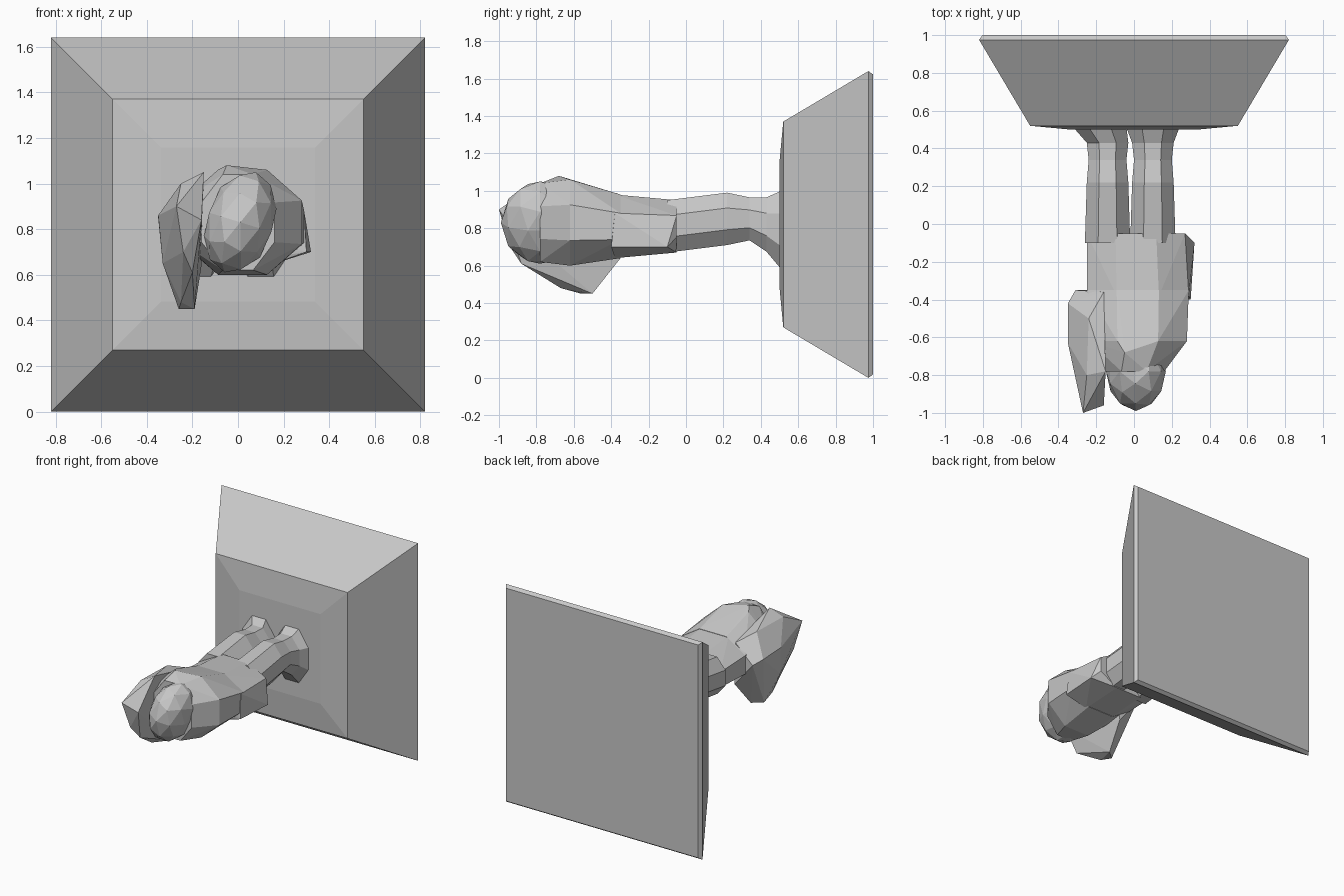
import bpy
import bmesh
import math
from mathutils import Matrix, Vector

default_cube = bpy.data.objects.get("Cube")
if default_cube:
    bpy.data.objects.remove(default_cube, do_unlink=True)

stone = bpy.data.materials.new("grey_stone")
stone.use_nodes = True
colour = (0.58, 0.58, 0.58, 1)
stone.diffuse_color = colour
stone.node_tree.nodes["Principled BSDF"].inputs["Base Color"].default_value = colour


def finish(name, bm):
    """Turn a bmesh into a flat shaded stone object."""
    bmesh.ops.recalc_face_normals(bm, faces=bm.faces[:])
    mesh = bpy.data.meshes.new(name)
    bm.to_mesh(mesh)
    bm.free()
    mesh.materials.append(stone)
    part = bpy.data.objects.new(name, mesh)
    bpy.context.scene.collection.objects.link(part)


def octagon(y, x, z, width, height):
    """Return an eight sided cross-section that stands across the y axis."""
    reach = 1 / math.cos(math.pi / 8)
    angles = [math.tau * (step + 0.5) / 8 for step in range(8)]
    return [
        Vector((x + width / 2 * reach * math.cos(angle), y,
                z + height / 2 * reach * math.sin(angle)))
        for angle in angles
    ]


def loft(name, sections):
    """Join neighbouring cross-sections into a closed tube."""
    bm = bmesh.new()
    loops = [[bm.verts.new(point) for point in section] for section in sections]
    for near, far in zip(loops, loops[1:]):
        for step in range(len(near)):
            bm.faces.new((near[step - 1], near[step], far[step], far[step - 1]))
    bm.faces.new(loops[0])
    bm.faces.new(loops[-1])
    finish(name, bm)


def faceted_hull(name, points):
    """Wrap corner points in a chiselled convex block."""
    bm = bmesh.new()
    corners = [bm.verts.new(point) for point in points]
    result = bmesh.ops.convex_hull(bm, input=corners)
    unused = [item for item in result["geom_interior"] if isinstance(item, bmesh.types.BMVert)]
    bmesh.ops.delete(bm, geom=unused, context="VERTS")
    finish(name, bm)


def plinth(front, back, centre_height):
    """Build a flared square block with a bevelled back and a raised front."""
    bm = bmesh.new()
    placement = (
        Matrix.Translation((0, (front + back) / 2, centre_height))
        @ Matrix.Rotation(-math.pi / 2, 4, "X")
        @ Matrix.Rotation(math.pi / 4, 4, "Z")
    )
    bmesh.ops.create_cone(
        bm, cap_ends=True, segments=4, depth=back - front, matrix=placement,
        radius1=0.55 * math.sqrt(2), radius2=centre_height * math.sqrt(2),
    )
    bm.normal_update()
    by_direction = sorted(bm.faces, key=lambda face: face.normal.y)
    front_face, back_face = by_direction[0], by_direction[-1]
    bmesh.ops.inset_region(bm, faces=[back_face], thickness=0.025, depth=1 - back)
    bmesh.ops.inset_region(bm, faces=[front_face], thickness=0.3, depth=0.02)
    finish("plinth", bm)


plinth(front=0.52, back=0.975, centre_height=0.82)

# Two legs with flared feet
for name, centre, splay in (("right_leg", -0.14, -0.04), ("left_leg", 0.1, 0)):
    loft(name, [
        octagon(y=0.51, x=centre + splay, z=0.79, width=0.28, height=0.42),
        octagon(y=0.43, x=centre, z=0.82, width=0.22, height=0.29),
        octagon(y=0.34, x=centre, z=0.85, width=0.2, height=0.23),
        octagon(y=0.22, x=centre, z=0.85, width=0.22, height=0.28),
        octagon(y=-0.1, x=centre, z=0.81, width=0.24, height=0.28),
    ])

# Tunic around the hips, with a low fold on one side
tunic_corners = [
    *octagon(y=-0.05, x=0.01, z=0.81, width=0.52, height=0.28),
    *octagon(y=-0.38, x=0.02, z=0.81, width=0.54, height=0.34),
]
tunic_fold = [(0.32, -0.1, 0.7), (0.3, -0.4, 0.7)]
faceted_hull("tunic", tunic_corners + tunic_fold)

# Chest, swelling to the shoulders and closing at the neck
chest_corners = [
    *octagon(y=-0.35, x=0.02, z=0.81, width=0.54, height=0.34),
    *octagon(y=-0.62, x=0.02, z=0.83, width=0.52, height=0.46),
    *octagon(y=-0.78, x=0, z=0.83, width=0.32, height=0.42),
]
shoulder_peak = [(-0.05, -0.68, 1.08)]
faceted_hull("chest", chest_corners + shoulder_peak)

# Head as a faceted egg that leans to one side
head = bmesh.new()
bmesh.ops.create_icosphere(
    head, subdivisions=2, radius=1,
    matrix=Matrix.Translation((0.01, -0.78, 0.83))
    @ Matrix.Rotation(0.3, 4, "Y")
    @ Matrix.Diagonal((0.15, 0.21, 0.23, 1)),
)
finish("head", head)

# Raised arm under a cloak that hangs to a low point
cloak_top = [(-0.15, -0.78, 1.05), (-0.25, -0.8, 1), (-0.24, -0.5, 1), (-0.16, -0.36, 0.95)]
cloak_side = [(-0.31, -0.35, 0.82), (-0.35, -0.42, 0.85), (-0.35, -0.63, 0.86), (-0.33, -0.65, 0.65)]
cloak_front = [(-0.27, -1, 0.9), (-0.16, -0.96, 0.84), (-0.24, -0.94, 0.7), (-0.2, -0.88, 0.61)]
cloak_hem = [(-0.25, -0.67, 0.48), (-0.26, -0.56, 0.45), (-0.19, -0.5, 0.45), (-0.16, -0.35, 0.64)]
faceted_hull("cloaked_arm", cloak_top + cloak_side + cloak_front + cloak_hem)
